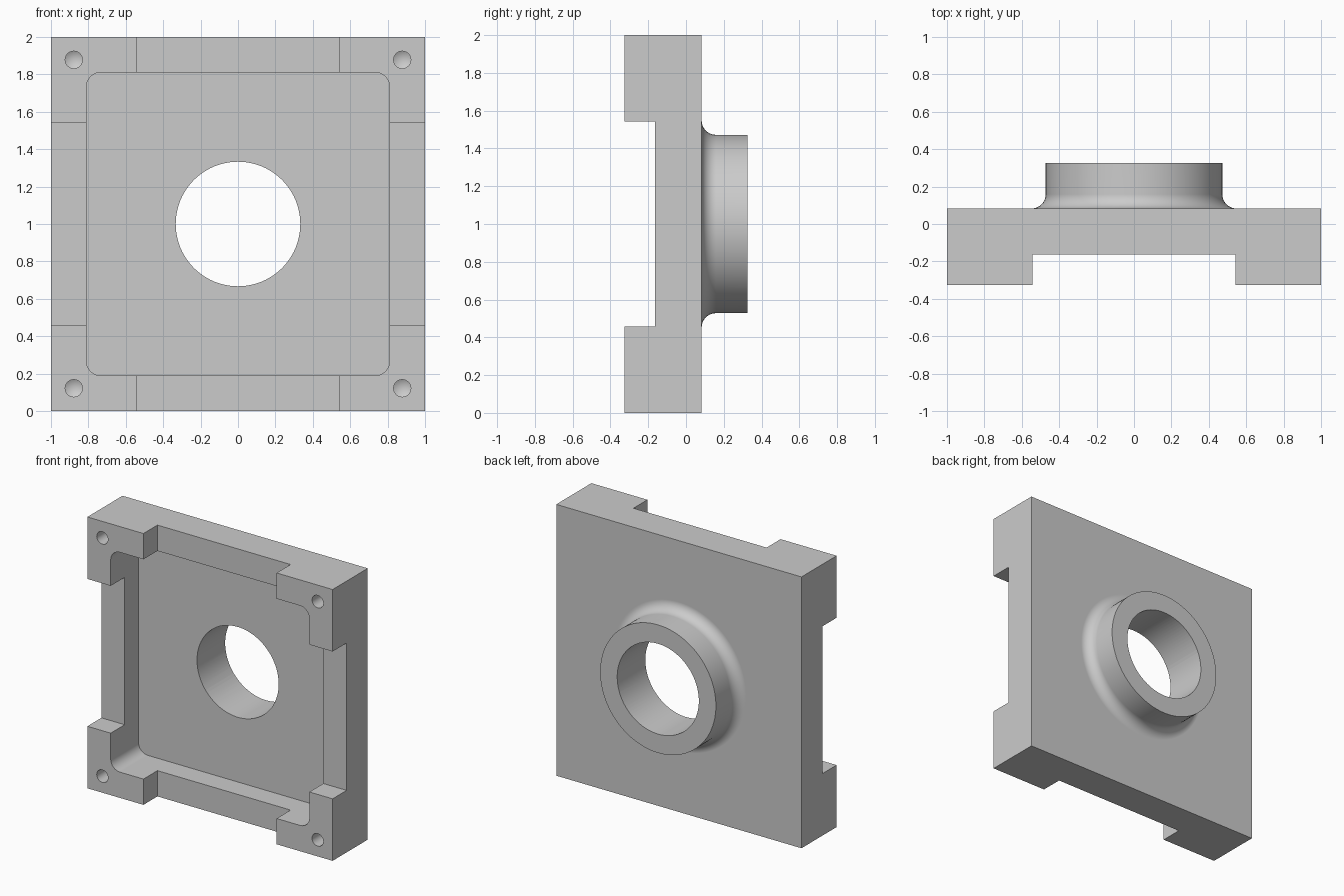
import bpy, bmesh, math
from mathutils import Matrix, Vector

old = bpy.data.objects.get("Cube")
if old:
    bpy.data.objects.remove(old, do_unlink=True)

FRONT, FLOOR, BACK, END = -0.326, -0.002, 0.083, 0.326
NOTCH_Y, NOTCH, POCKET = -0.163, 0.543, 0.81
BORE, BOSS, FILLET = 0.333, 0.472, 0.076

grey = bpy.data.materials.new("plain grey")
grey.use_nodes = True
grey.diffuse_color = (0.6, 0.6, 0.6, 1)
grey.node_tree.nodes["Principled BSDF"].inputs["Base Color"].default_value = (0.6, 0.6, 0.6, 1)


def finish(name, bm):
    bmesh.ops.recalc_face_normals(bm, faces=bm.faces)
    mesh = bpy.data.meshes.new(name)
    bm.to_mesh(mesh)
    bm.free()
    mesh.materials.append(grey)
    obj = bpy.data.objects.new(name, mesh)
    bpy.context.collection.objects.link(obj)
    return obj


def box(name, hx, hz, y0, y1, radius=0):
    """Block centred on the plate, with optional rounded corners along y."""
    bm = bmesh.new()
    bmesh.ops.create_cube(bm, size=1)
    bmesh.ops.scale(bm, vec=(2 * hx, y1 - y0, 2 * hz), verts=bm.verts)
    bmesh.ops.translate(bm, vec=(0, (y0 + y1) / 2, 1), verts=bm.verts)
    if radius:
        edges = [e for e in bm.edges if abs(e.verts[0].co.y - e.verts[1].co.y) > 0.01]
        bmesh.ops.bevel(bm, geom=edges, offset=radius, segments=8, profile=0.5, affect='EDGES')
    return finish(name, bm)


def lathe(name, profile, cx=0, cz=1, steps=96):
    """Solid turned about the y axis from (radius, y) points."""
    bm = bmesh.new()
    verts = [bm.verts.new((r, y, 0)) for r, y in profile]
    edges = [bm.edges.new(pair) for pair in zip(verts, verts[1:])]
    bmesh.ops.spin(bm, geom=verts + edges, cent=(0, 0, 0), axis=(0, 1, 0),
                   angle=math.tau, steps=steps, use_merge=False)
    bmesh.ops.remove_doubles(bm, verts=bm.verts, dist=0.0002)
    bmesh.ops.transform(bm, matrix=Matrix.Translation(Vector((cx, 0, cz))), verts=bm.verts)
    return finish(name, bm)


def combine(target, tool, operation='DIFFERENCE'):
    tool.hide_render = True
    mod = target.modifiers.new(tool.name, 'BOOLEAN')
    mod.operation, mod.solver, mod.object = operation, 'EXACT', tool
    bpy.context.view_layer.objects.active = target
    bpy.ops.object.modifier_apply(modifier=mod.name)
    bpy.data.objects.remove(tool, do_unlink=True)


# Square plate
plate = box("flange_plate", 1, 1, FRONT, BACK)

# Rear boss with a concave fillet at its root
fillet = []
for i in range(11):
    a = math.pi / 2 * i / 10
    fillet.append((BOSS + FILLET * (1 - math.sin(a)), BACK + FILLET * (1 - math.cos(a))))
boss = lathe("boss", [(0, FLOOR + 0.04), (BOSS + FILLET, FLOOR + 0.04)] + fillet
             + [(BOSS, END), (0, END)])
combine(plate, boss, 'UNION')

# Front pocket, and notches across the four side walls
combine(plate, box("pocket", POCKET, POCKET, FRONT - 0.1, FLOOR, 0.075))
combine(plate, box("notch_upright", NOTCH, 1.2, FRONT - 0.1, NOTCH_Y))
combine(plate, box("notch_level", 1.2, NOTCH, FRONT - 0.1, NOTCH_Y))

# Central bore
combine(plate, lathe("bore", [(0, -0.5), (BORE, -0.5), (BORE, 0.5), (0, 0.5)]))

# Drilled corner holes with cone-shaped ends
for sx in (-1, 1):
    for sz in (-1, 1):
        drill = [(0, FRONT - 0.1), (0.046, FRONT - 0.1), (0.046, FRONT + 0.25), (0, FRONT + 0.277)]
        combine(plate, lathe("drill", drill, 0.878 * sx, 1 + 0.878 * sz, 32))

# Smooth round walls, crisp edges
bpy.ops.object.select_all(action='DESELECT')
plate.select_set(True)
bpy.context.view_layer.objects.active = plate
bpy.ops.object.shade_smooth_by_angle(angle=math.radians(25))
weighted = plate.modifiers.new("even flats", 'WEIGHTED_NORMAL')
weighted.keep_sharp = True
